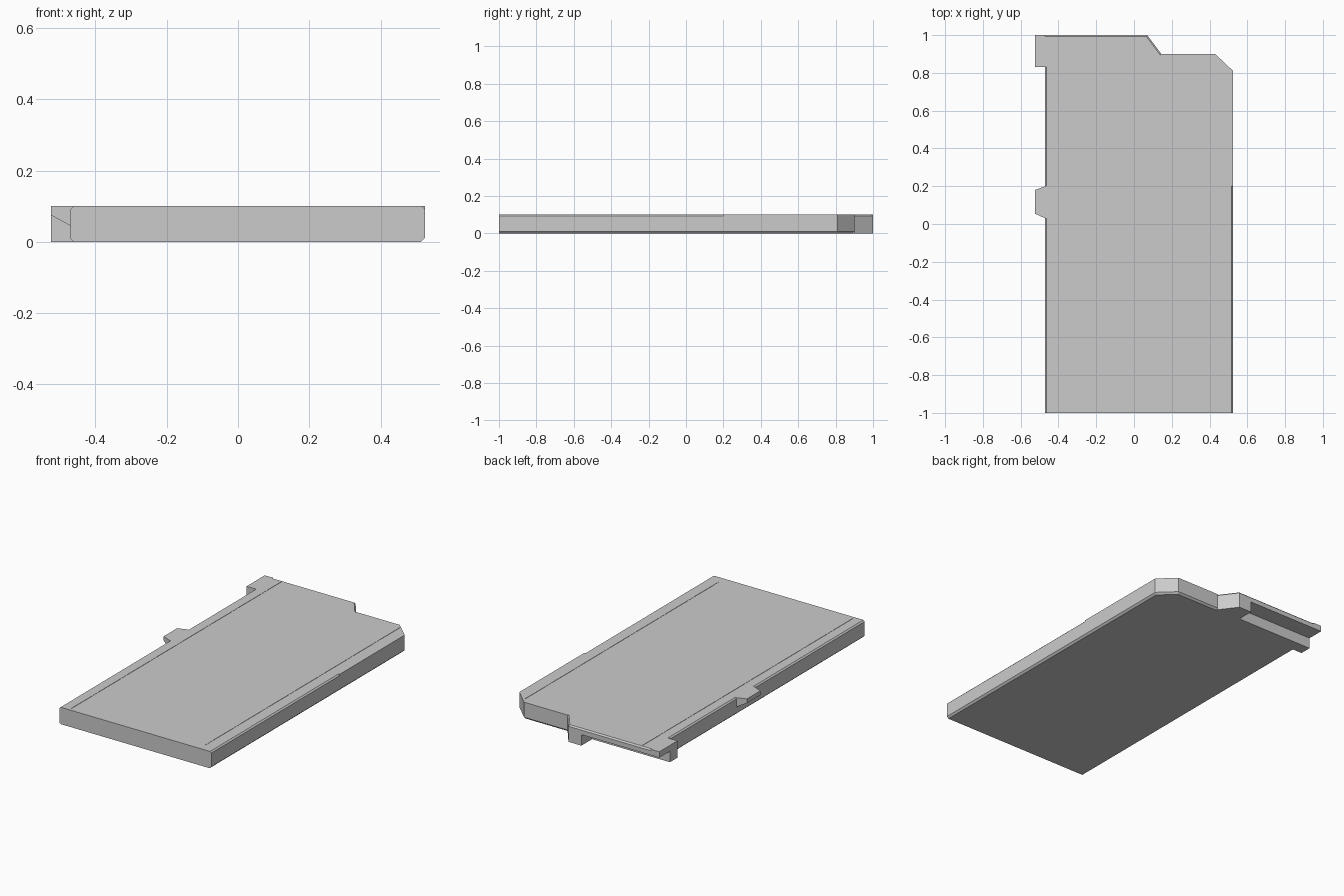
import bpy, bmesh
from mathutils import Vector

if "Cube" in bpy.data.objects:
    bpy.data.objects.remove(bpy.data.objects["Cube"])

H = 0.10  # slab thickness


def make_object(name, bm):
    bmesh.ops.recalc_face_normals(bm, faces=bm.faces)
    mesh = bpy.data.meshes.new(name)
    bm.to_mesh(mesh)
    bm.free()
    ob = bpy.data.objects.new(name, mesh)
    bpy.context.collection.objects.link(ob)
    return ob


def prism(name, outline, z0, z1):
    """Extrude an xy outline; z0 may be a function of x for a sloped underside."""
    bottom = z0 if callable(z0) else (lambda x: z0)
    bm = bmesh.new()
    lo = [bm.verts.new((x, y, bottom(x))) for x, y in outline]
    hi = [bm.verts.new((x, y, z1)) for x, y in outline]
    bm.faces.new(lo[::-1])
    bm.faces.new(hi)
    n = len(outline)
    for i in range(n):
        j = (i + 1) % n
        bm.faces.new((lo[i], lo[j], hi[j], hi[i]))
    return make_object(name, bm)


def box(name, x0, x1, y0, y1, z0, z1):
    return prism(name, [(x0, y0), (x1, y0), (x1, y1), (x0, y1)], z0, z1)


def chamfer_cutter(a, b, z, c, ext_a=0.0, ext_b=0.0):
    """Diamond-section bar lying along an edge of the slab."""
    a, b = Vector((*a, z)), Vector((*b, z))
    d = (b - a).normalized()
    side = Vector((-d.y, d.x, 0)) * c
    up = Vector((0, 0, c))
    bm = bmesh.new()
    rings = [[bm.verts.new(p + o) for o in (side, up, -side, -up)]
             for p in (a - d * ext_a, b + d * ext_b)]
    bm.faces.new(rings[0])
    bm.faces.new(rings[1][::-1])
    for i in range(4):
        j = (i + 1) % 4
        bm.faces.new((rings[0][i], rings[0][j], rings[1][j], rings[1][i]))
    return make_object("chamfer_cutter", bm)


# Main slab with rear tongue and rear corner tab
LEFT, RIGHT, TAB = -0.47, 0.525, -0.525
slab = prism("slab", [
    (LEFT, -1), (RIGHT, -1), (RIGHT, 0.81), (0.43, 0.90), (0.145, 0.90),
    (0.07, 1), (TAB, 1), (TAB, 0.83), (LEFT, 0.83)], 0, H)

# Undercut beneath the rear lip, leaving a full-height foot
cutters = [box("lip_undercut", -0.7, -0.015, 0.90, 1.1, -0.1, 0.065)]

# Edge chamfers: start, end, height, size, end extensions
m = 0.0045
for args in [
    ((RIGHT, -1), (RIGHT, 0.81), 0, 0.011, 0.05, m),
    ((RIGHT, 0.81), (0.43, 0.90), 0, 0.011, m, m),
    ((0.43, 0.90), (0.145, 0.90), 0, 0.011, m, 0),
    ((RIGHT, -1), (RIGHT, 0.20), H, 0.008, 0.05, 0),
    ((LEFT, -1), (LEFT, 0.83), 0, 0.008, 0.05, 0),
    ((LEFT, -1), (LEFT, 0.03), H, 0.008, 0.05, 0),
    ((LEFT, 0.20), (LEFT, 0.83), H, 0.008, 0, 0),
    ((LEFT, 1), (0.07, 1), H, 0.008, 0, 0.004),
    ((0.07, 1), (0.145, 0.90), H, 0.008, 0.004, 0),
]:
    cutters.append(chamfer_cutter(*args))

# Hairline seams in the top face
for x, y0, y1 in [(-0.405, -0.985, 0.985), (0.45, -0.95, 0.875)]:
    cutters.append(box("seam_cutter", x - 0.001, x + 0.001, y0, y1, H - 0.002, H + 0.02))

bpy.context.view_layer.objects.active = slab
for cutter in cutters:
    mod = slab.modifiers.new("cut", 'BOOLEAN')
    mod.operation = 'DIFFERENCE'
    mod.solver = 'EXACT'
    mod.object = cutter
    bpy.ops.object.modifier_apply(modifier=mod.name)
    bpy.data.objects.remove(cutter)

# Side tab with sloped underside
prism("side_tab", [(LEFT, 0.03), (LEFT, 0.20), (TAB, 0.18), (TAB, 0.055)],
      lambda x: 0.045 + 0.03 * (LEFT - x) / (LEFT - TAB), H)
